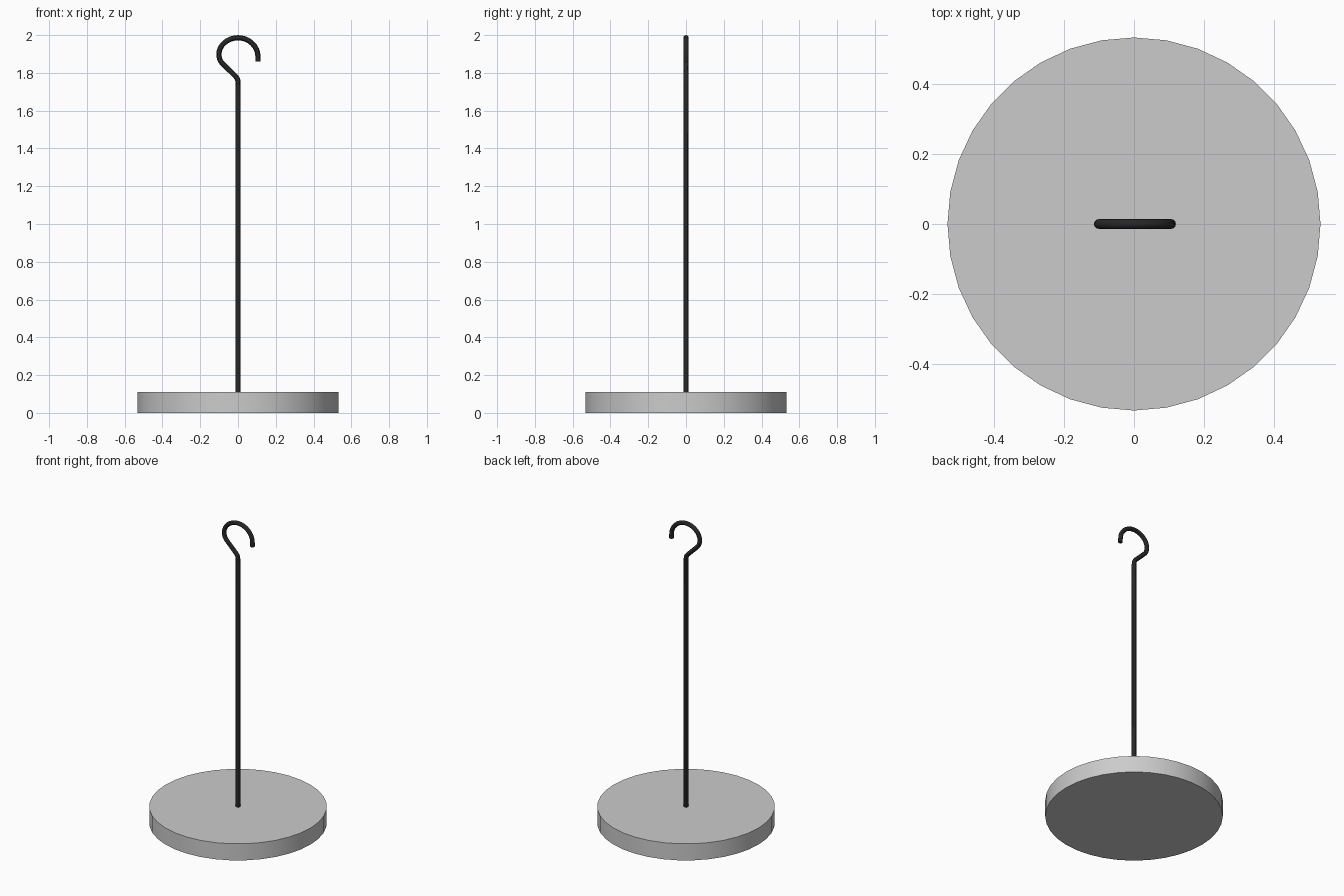
import bpy
from mathutils import Vector

if "Cube" in bpy.data.objects:
    bpy.data.objects.remove(bpy.data.objects["Cube"])

# Round weight plate
bpy.ops.mesh.primitive_cylinder_add(vertices=36, radius=0.533, depth=0.11, location=(0, 0, 0.055))
base = bpy.context.object
base.name = "base_disc"
bpy.ops.object.shade_smooth_by_angle()

# Rod and hook: (x, z), tangent direction, handle length before and after
path = [
    ((0.0, 0.10), (0, 1), 0.1, 0.1),
    ((0.0, 1.745), (0, 1), 0.1, 0.022),
    ((-0.018, 1.787), (-1, 1), 0.018, 0.02),
    ((-0.083, 1.851), (-1, 1), 0.02, 0.016),
    ((-0.101, 1.899), (0, 1), 0.02, 0.046),
    ((0.0, 1.986), (1, 0), 0.056, 0.058),
    ((0.106, 1.885), (0, -1), 0.056, 0.008),
    ((0.106, 1.86), (0, -1), 0.008, 0.008),
]
curve = bpy.data.curves.new("hook_rod", 'CURVE')
curve.dimensions = '3D'
curve.bevel_depth = 0.0138
curve.bevel_resolution = 4
curve.resolution_u = 8
curve.use_fill_caps = True
spline = curve.splines.new('BEZIER')
spline.bezier_points.add(len(path) - 1)
for point, ((x, z), (dx, dz), before, after) in zip(spline.bezier_points, path):
    co = Vector((x, 0, z))
    direction = Vector((dx, 0, dz)).normalized()
    point.handle_left_type = point.handle_right_type = 'FREE'
    point.co = co
    point.handle_left = co - direction * before
    point.handle_right = co + direction * after
rod = bpy.data.objects.new("hook_rod", curve)
bpy.context.collection.objects.link(rod)

# Dark metal for the rod
dark = bpy.data.materials.new("dark_metal")
dark.diffuse_color = (0.02, 0.02, 0.02, 1)
dark.use_nodes = True
dark.node_tree.nodes["Principled BSDF"].inputs["Base Color"].default_value = dark.diffuse_color
curve.materials.append(dark)

# Turn the rod into a mesh with smooth sides and sharp ends
bpy.ops.object.select_all(action='DESELECT')
rod.select_set(True)
bpy.context.view_layer.objects.active = rod
bpy.ops.object.convert(target='MESH')
bpy.ops.object.shade_smooth_by_angle()
